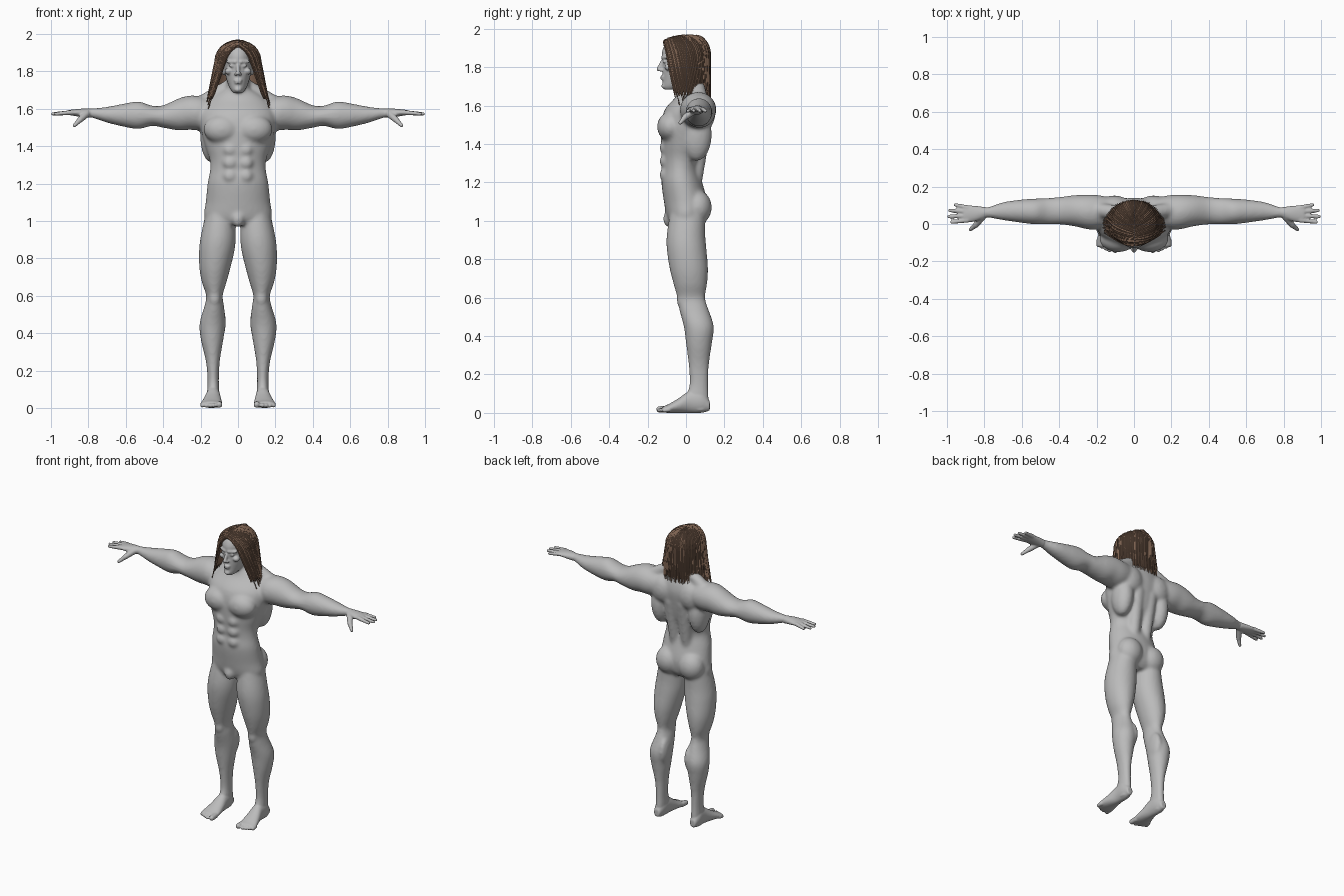
import bpy, bmesh, math, random
from math import sin, cos, pi, radians
from mathutils import Vector, Matrix

random.seed(4)
cube = bpy.data.objects.get("Cube")
if cube:
    bpy.data.objects.remove(cube)


def material(name, rgb):
    m = bpy.data.materials.new(name)
    m.use_nodes = True
    m.diffuse_color = (*rgb, 1)
    m.node_tree.nodes["Principled BSDF"].inputs["Base Color"].default_value = (*rgb, 1)
    return m


skin = material("grey skin", (.5, .5, .5))
brown = material("brown hair", (.2, .12, .08))


def lerp(a, b, t):
    return a + (b - a) * t


def spline(p, q, r, s, t):
    """Catmull-Rom blend of four rings."""
    return [.5 * (2*b + (c-a)*t + (2*a-5*b+4*c-d)*t*t + (3*b-a-3*c+d)*t**3)
            for a, b, c, d in zip(p, q, r, s)]


def loft(bm, axis, rings, side=1, sides=32, steps=4):
    """Skin oval rings (position, a min, a max, b min, b max) along an axis."""
    n, rows = len(rings), []
    for i in range(n - 1):
        four = [rings[min(max(i + k, 0), n - 1)] for k in (-1, 0, 1, 2)]
        rows += [spline(*four, j / steps) for j in range(steps)]
    rows.append(rings[-1])
    loops = []
    for pos, a0, a1, b0, b1 in rows:
        loop = []
        for k in range(sides):
            t = 2 * pi * k / sides
            co = [lerp(a0, a1, .5 + cos(t) / 2), lerp(b0, b1, .5 + sin(t) / 2)]
            co.insert(axis, pos)
            loop.append(bm.verts.new((co[0] * side, co[1], co[2])))
        loops.append(loop)
    faces = [bm.faces.new(loops[0]), bm.faces.new(loops[-1])]
    for lo, hi in zip(loops, loops[1:]):
        for k in range(sides):
            j = (k + 1) % sides
            faces.append(bm.faces.new((lo[k], lo[j], hi[j], hi[k])))
    bmesh.ops.recalc_face_normals(bm, faces=faces)


def centred(rings):
    return [(z, -w, w, f, b) for z, w, f, b in rings]


def blob(bm, centre, radii, side=1):
    c = Vector((centre[0] * side, *centre[1:]))
    bmesh.ops.create_uvsphere(bm, u_segments=20, v_segments=12, radius=1,
                              matrix=Matrix.Translation(c) @ Matrix.Diagonal((*radii, 1)))


def limb(bm, p, q, r0, r1, side=1):
    """Round-ended tapered rod."""
    blob(bm, p, (r0,) * 3, side)
    blob(bm, q, (r1,) * 3, side)
    a, b = (Vector((v[0] * side, *v[1:])) for v in (p, q))
    d = b - a
    m = Matrix.Translation((a + b) / 2) @ d.to_track_quat('Z', 'Y').to_matrix().to_4x4()
    bmesh.ops.create_cone(bm, cap_ends=True, segments=16, radius1=r0, radius2=r1,
                          depth=d.length, matrix=m)


def finish(name, bm, mat):
    mesh = bpy.data.meshes.new(name)
    bm.to_mesh(mesh)
    bm.free()
    mesh.materials.append(mat)
    ob = bpy.data.objects.new(name, mesh)
    bpy.context.collection.objects.link(ob)
    return ob


def fuse(name, bm, voxel, passes):
    """Blend overlapping parts into one smooth skin."""
    ob = finish(name, bm, skin)
    mod = ob.modifiers.new("blend", 'REMESH')
    mod.mode, mod.voxel_size, mod.use_smooth_shade = 'VOXEL', voxel, True
    mod = ob.modifiers.new("soften", 'SMOOTH')
    mod.factor, mod.iterations = .5, passes
    deps = bpy.context.evaluated_depsgraph_get()
    mesh = bpy.data.meshes.new_from_object(ob.evaluated_get(deps))
    ob.modifiers.clear()
    ob.data = mesh
    mesh.materials.clear()
    mesh.materials.append(skin)
    mesh.polygons.foreach_set("use_smooth", [True] * len(mesh.polygons))
    return ob


# Torso and neck
bm = bmesh.new()
loft(bm, 2, centred([
    (.98, .12, -.08, .07), (1.02, .18, -.1, .1), (1.1, .173, -.115, .11),
    (1.2, .163, -.128, .085), (1.27, .15, -.122, .068), (1.33, .152, -.125, .085),
    (1.4, .175, -.13, .11), (1.5, .2, -.13, .13), (1.58, .2, -.11, .14),
    (1.65, .15, -.05, .125), (1.7, .08, -.03, .1)]))
loft(bm, 2, centred([(1.58, .085, -.05, .1), (1.7, .064, -.04, .09), (1.82, .06, -.04, .09)]))
blob(bm, (0, -.085, 1.01), (.035, .035, .045))

for s in (1, -1):
    # Leg
    loft(bm, 2, [
        (1.03, .02, .175, -.085, .1), (.93, .012, .197, -.1, .1), (.85, .017, .208, -.1, .107),
        (.75, .04, .207, -.085, .115), (.67, .062, .193, -.065, .11), (.6, .082, .17, -.046, .1),
        (.54, .074, .181, -.036, .117), (.45, .067, .206, -.012, .145), (.36, .079, .198, 0, .135),
        (.25, .097, .172, .013, .12), (.15, .102, .163, .018, .117), (.08, .1, .165, 0, .12),
        (.01, .108, .162, .03, .122)], s)
    blob(bm, (.125, -.02, .585), (.032, .03, .04), s)
    blob(bm, (.095, .08, .46), (.03, .062, .09), s)
    blob(bm, (.085, .06, 1.07), (.085, .075, .09), s)
    # Arm
    loft(bm, 0, [
        (.12, 0, .14, 1.5, 1.655), (.2, -.03, .156, 1.485, 1.667), (.26, -.026, .157, 1.487, 1.67),
        (.32, -.012, .154, 1.484, 1.654), (.4, -.002, .144, 1.498, 1.618),
        (.46, -.002, .139, 1.508, 1.616), (.53, -.002, .136, 1.491, 1.639),
        (.6, .006, .131, 1.501, 1.629), (.7, .02, .117, 1.525, 1.61),
        (.78, .033, .091, 1.551, 1.602), (.84, .03, .09, 1.56, 1.6)], s)
    # Chest, belly and back muscles
    blob(bm, (.085, -.08, 1.49), (.1, .071, .078), s)
    blob(bm, (.14, .055, 1.45), (.062, .08, .14), s)
    blob(bm, (.105, .095, 1.56), (.085, .058, .09), s)
    limb(bm, (.035, .055, 1.73), (.2, .075, 1.625), .035, .042, s)
    limb(bm, (.042, .04, 1.15), (.05, .09, 1.5), .035, .045, s)
    for z in (1.24, 1.31, 1.38):
        blob(bm, (.042, -.105, z), (.04, .034, .036), s)
core = fuse("body", bm, .01, 7)

# Detailed extremities are merged onto the blended core
bm = bmesh.new()
bm.from_mesh(core.data)
bpy.data.objects.remove(core)

# Head and face
loft(bm, 2, centred([
    (1.683, .022, -.112, -.05), (1.7, .038, -.122, 0), (1.73, .053, -.121, .05),
    (1.77, .065, -.122, .085), (1.82, .073, -.121, .1), (1.88, .078, -.125, .108),
    (1.93, .066, -.1, .093), (1.955, .035, -.05, .05)]))
limb(bm, (0, -.12, 1.835), (0, -.142, 1.79), .009, .012)
blob(bm, (0, -.122, 1.751), (.024, .012, .006))
blob(bm, (0, -.121, 1.739), (.02, .012, .007))
blob(bm, (0, -.113, 1.702), (.02, .016, .014))

for s in (1, -1):
    blob(bm, (.012, -.13, 1.784), (.01, .012, .008), s)
    limb(bm, (.014, -.122, 1.85), (.055, -.102, 1.852), .009, .008, s)
    blob(bm, (.031, -.111, 1.829), (.017, .01, .008), s)
    blob(bm, (.05, -.09, 1.8), (.022, .022, .018), s)
    blob(bm, (.077, .01, 1.81), (.01, .02, .032), s)
    # Hand: palm, four fingers and thumb
    loft(bm, 0, [(.79, .034, .09, 1.552, 1.601), (.84, .016, .096, 1.556, 1.6),
                 (.88, .009, .1, 1.562, 1.596), (.91, .01, .098, 1.567, 1.592)], s)
    for y0, y1, x in ((.02, .01, .975), (.044, .04, .99), (.067, .073, .985), (.088, .102, .955)):
        limb(bm, (.89, y0, 1.58), (x, y1, 1.572), .013, .0095, s)
    limb(bm, (.81, .04, 1.572), (.845, -.005, 1.54), .02, .016, s)
    limb(bm, (.845, -.005, 1.54), (.875, -.03, 1.51), .015, .01, s)
    # Foot and toes
    loft(bm, 1, [(.124, .115, .155, .012, .06), (.08, .1, .168, 0, .12), (.02, .095, .171, 0, .115),
                 (-.04, .088, .187, 0, .075), (-.09, .084, .2, 0, .046),
                 (-.12, .088, .198, .002, .034)], s)
    limb(bm, (.102, -.1, .02), (.1, -.138, .018), .018, .017, s)
    for k in range(4):
        x = .129 + .02 * k
        limb(bm, (x, -.09, .018), (x + .002, -.14 + .009 * k, .013), .014, .011, s)
fuse("body", bm, .0055, 3)


# Hair: a parted sheet with tapered locks lying over it
def hair_point(side, u, t, lift=0):
    """u runs from the face to the nape, t from the parting to the tip."""
    a = radians(lerp(lerp(-78, 90, u), lerp(-24, 90, u), min(t, 1)))
    h = max(0, (t - .4) / .6)
    phi = min(t / .4, 1) * pi / 2
    hang = Vector((lerp(.118, .168, h) * cos(a), .002 + .122 * sin(a), 0))
    root = Vector((0, lerp(-.115, .05, u), 0))
    p = root.lerp(hang, sin(phi))
    top = 1.963 - .028 * (1 - u) ** 4
    p.z = lerp(1.86, top, cos(phi)) - .25 * h
    p += lift * (p - Vector((0, 0, min(1.86, p.z)))).normalized()
    return Vector((p.x * side, p.y, p.z))


def ribbon(bm, side, rows):
    grid = [[bm.verts.new(p) for p in row] for row in rows]
    for a, b in zip(grid, grid[1:]):
        for k in range(len(a) - 1):
            q = (a[k], b[k], b[k + 1], a[k + 1])
            bm.faces.new(q if side > 0 else q[::-1])


def thicken(ob, depth):
    mod = ob.modifiers.new("thickness", 'SOLIDIFY')
    mod.thickness, mod.offset = depth, -1


sheet, locks = bmesh.new(), bmesh.new()
for s in (1, -1):
    ribbon(sheet, s, [[hair_point(s, k / 30, j / 18 * (.9 if k % 2 else .84)) for k in range(31)]
                      for j in range(19)])
    count = 34
    for i in range(count):
        u, length = i / (count - 1), random.uniform(.86, 1.03)
        lift, width = random.uniform(.001, .005), random.uniform(.018, .03)
        rows = []
        for j in range(15):
            t = length * j / 14
            w = width * (1 - .85 * max(0, j / 14 - .45) / .55)
            rows.append([hair_point(s, min(max(u + d * w, 0), 1.02), t, lift + (0 if d else .003))
                         for d in (-1, 0, 1)])
        ribbon(locks, s, rows)
thicken(finish("hair_sheet", sheet, brown), .008)
thicken(finish("hair_locks", locks, brown), .004)
